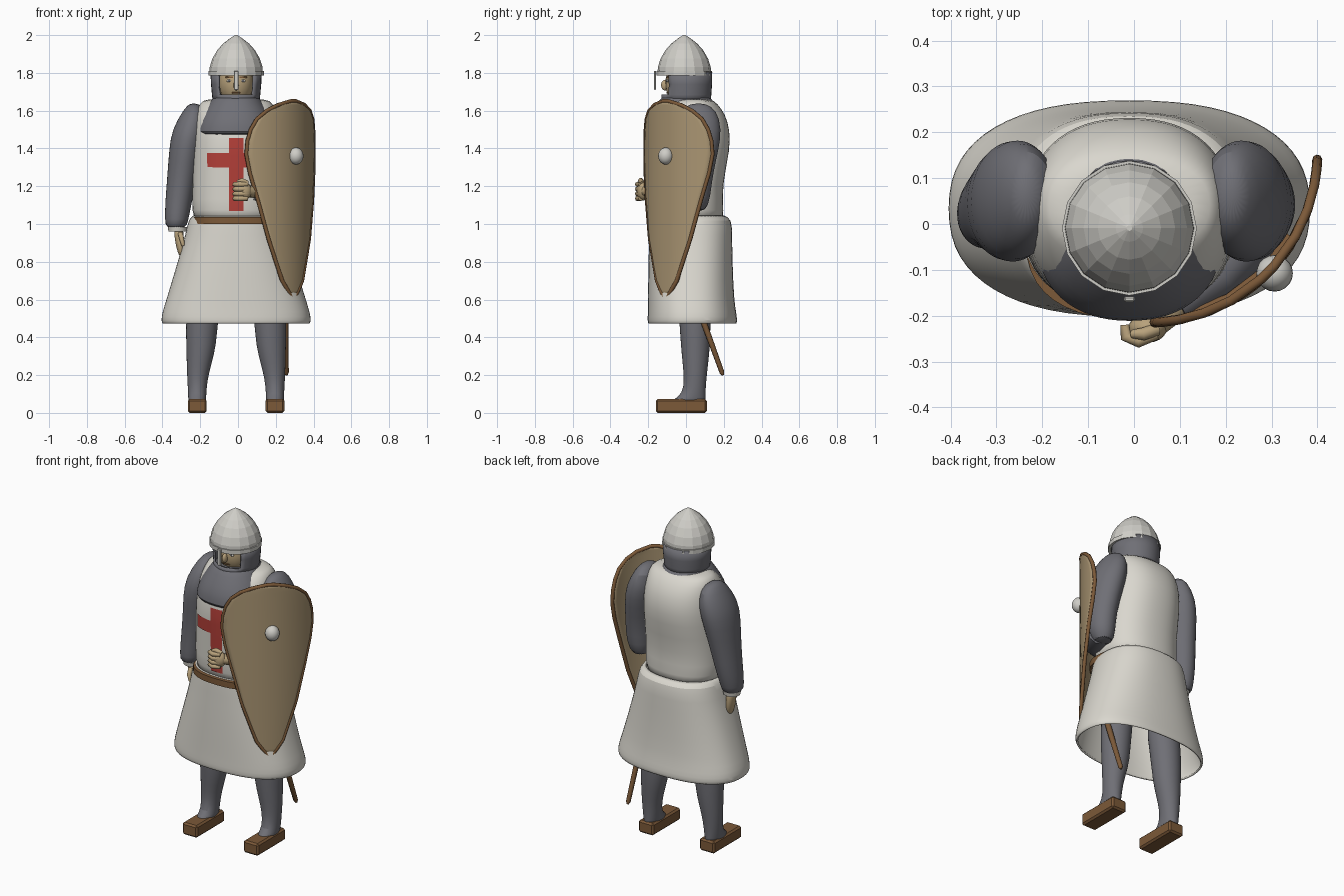
import bpy, bmesh, math
from mathutils import Vector

if "Cube" in bpy.data.objects:
    bpy.data.objects.remove(bpy.data.objects["Cube"], do_unlink=True)

MID = -.01  # body centre line


def material(name, r, g, b):
    m = bpy.data.materials.new(name)
    m.use_nodes = True
    m.diffuse_color = (r, g, b, 1)
    m.node_tree.nodes["Principled BSDF"].inputs["Base Color"].default_value = (r, g, b, 1)
    return m


cloth = material("white cloth", .70, .68, .62)
mail = material("grey mail", .16, .16, .18)
steel = material("pale steel", .62, .61, .57)
leather = material("brown leather", .20, .10, .04)
wood = material("tan shield", .40, .30, .17)
skin = material("skin", .48, .36, .20)
red = material("red cloth", .45, .05, .04)


def finish(name, bm, mat, smooth=True, angle=50):
    bmesh.ops.recalc_face_normals(bm, faces=bm.faces)
    mesh = bpy.data.meshes.new(name)
    bm.to_mesh(mesh)
    bm.free()
    for poly in mesh.polygons:
        poly.use_smooth = smooth
    if smooth:
        mesh.set_sharp_from_angle(angle=math.radians(angle))
    ob = bpy.data.objects.new(name, mesh)
    bpy.context.collection.objects.link(ob)
    mesh.materials.append(mat)
    return ob


def solidify(ob, thickness, offset=0):
    mod = ob.modifiers.new("thickness", 'SOLIDIFY')
    mod.thickness = thickness
    mod.offset = offset


def loft(name, mat, rings, side=1, seg=24, power=2, subdiv=1, caps=True, smooth=True, drop=None):
    """Stack horizontal rounded rings: (z, centre x, half width, front y, back y)."""
    bm = bmesh.new()
    rows = []
    for z, cx, rx, front, back in rings:
        row = []
        for i in range(seg):
            a = math.tau * i / seg
            c, s = math.cos(a), math.sin(a)
            c = math.copysign(abs(c) ** (2 / power), c)
            s = math.copysign(abs(s) ** (2 / power), s)
            y = (front + back) / 2 + s * (back - front) / 2
            row.append(bm.verts.new((MID + side * (cx + rx * c), y, z)))
        rows.append(row)
    for low, high in zip(rows, rows[1:]):
        for i in range(seg):
            j = (i + 1) % seg
            bm.faces.new((low[i], low[j], high[j], high[i]))
    if caps:
        bm.faces.new(rows[0])
        bm.faces.new(rows[-1])
    if drop:
        gone = [f for f in bm.faces if drop(f.calc_center_median())]
        bmesh.ops.delete(bm, geom=gone, context='FACES')
    ob = finish(name, bm, mat, smooth)
    if subdiv:
        ob.modifiers.new("round", 'SUBSURF').levels = subdiv
        ob.modifiers["round"].render_levels = subdiv
    return ob


def tube(name, mat, points, radii, cyclic=False, res=3):
    curve = bpy.data.curves.new(name, 'CURVE')
    curve.dimensions = '3D'
    curve.bevel_depth = 1
    curve.bevel_resolution = res
    curve.use_fill_caps = True
    spline = curve.splines.new('POLY')
    spline.points.add(len(points) - 1)
    for p, co, r in zip(spline.points, points, radii):
        p.co = (*co, 1)
        p.radius = r
    spline.use_cyclic_u = cyclic
    spline.use_smooth = True
    curve.materials.append(mat)
    ob = bpy.data.objects.new(name, curve)
    bpy.context.collection.objects.link(ob)
    return ob


def ball(name, mat, centre, size):
    bm = bmesh.new()
    bmesh.ops.create_uvsphere(bm, u_segments=20, v_segments=12, radius=1)
    bmesh.ops.scale(bm, vec=size, verts=bm.verts)
    bmesh.ops.translate(bm, vec=centre, verts=bm.verts)
    return finish(name, bm, mat)


def box(name, mat, centre, size, bevel=0):
    bm = bmesh.new()
    bmesh.ops.create_cube(bm, size=1)
    bmesh.ops.scale(bm, vec=size, verts=bm.verts)
    bmesh.ops.translate(bm, vec=centre, verts=bm.verts)
    if bevel:
        bmesh.ops.bevel(bm, geom=bm.edges[:], offset=bevel, segments=1, affect='EDGES')
    return finish(name, bm, mat, smooth=False)


# Tabard body, skirt and belt
torso = loft("tabard_torso", cloth, [
    (1.0, 0, .22, -.18, .20), (1.06, 0, .235, -.19, .20), (1.2, 0, .232, -.19, .19),
    (1.4, 0, .23, -.20, .236), (1.5, 0, .225, -.19, .232), (1.58, 0, .215, -.155, .21),
    (1.64, 0, .195, -.08, .165), (1.665, 0, .165, -.05, .13)], power=2.3, seg=32)
skirt = loft("tabard_skirt", cloth, [
    (1.04, 0, .225, -.18, .20), (1.025, 0, .248, -.19, .238), (.95, 0, .262, -.19, .24),
    (.8, 0, .305, -.195, .242), (.6, 0, .365, -.197, .25), (.53, 0, .388, -.198, .262),
    (.485, 0, .394, -.2, .268), (.475, 0, .385, -.195, .262)],
    power=2.4, seg=32, caps=False)
solidify(skirt, .01)
loft("belt", leather, [(z, .01, .235, -.208, .13) for z in (1.0, 1.037)], power=2.4, seg=40, subdiv=0)

# Cross wrapped onto the chest
for name, cx, cz, w, h in (("cross_upright", 0, 1.262, .075, .385),
                           ("cross_arm", 0, 1.338, .30, .075)):
    bm = bmesh.new()
    bmesh.ops.create_grid(bm, x_segments=16, y_segments=16, size=.5)
    for v in bm.verts:
        v.co = (MID + cx + v.co.x * w, -.4, cz + v.co.y * h)
    plate = finish(name, bm, red)
    wrap = plate.modifiers.new("wrap", 'SHRINKWRAP')
    wrap.target = torso
    wrap.wrap_method = 'PROJECT'
    wrap.use_project_y = True
    wrap.use_positive_direction = True
    wrap.use_negative_direction = False
    wrap.wrap_mode = 'ABOVE_SURFACE'
    wrap.offset = .005

# Mail collar and hood with a face opening
loft("mail_collar", mail, [
    (1.47, 0, .195, -.205, .14), (1.48, 0, .208, -.216, .15), (1.55, 0, .195, -.205, .16),
    (1.62, 0, .158, -.165, .165), (1.665, 0, .125, -.135, .135), (1.68, 0, .112, -.12, .12)],
    power=2.2, seg=32)
hood = loft("mail_hood", mail, [
    (1.65, 0, .118, -.125, .125), (1.685, 0, .122, -.125, .128), (1.74, 0, .127, -.125, .132),
    (1.805, 0, .13, -.13, .133)], seg=32, subdiv=0, caps=False,
    drop=lambda c: c.y < 0 and abs(c.x - MID) < .095 and c.z > 1.69)
solidify(hood, .012)

# Face
ball("head", skin, (MID, -.01, 1.745), (.092, .1, .12))
ball("nose", skin, (MID, -.112, 1.735), (.014, .02, .028))
ball("mouth", leather, (MID, -.098, 1.695), (.025, .006, .005))
for side in (-1, 1):
    x = MID + side * .037
    ball("eye", cloth, (x, -.099, 1.758), (.014, .006, .007))
    ball("pupil", mail, (x, -.104, 1.758), (.006, .003, .006))
    box("eyebrow", leather, (x, -.098, 1.776), (.04, .012, .008))

# Helmet with rim and nose guard
loft("helmet", steel, [
    (z, 0, r, -.009 - r, -.009 + r) for z, r in (
        (1.785, .142), (1.83, .14), (1.875, .126), (1.92, .1), (1.955, .069), (1.985, .03), (2.0, .006))],
    seg=16, subdiv=0, smooth=False)
loft("helmet_rim", steel, [(z, 0, .147, -.156, .138) for z in (1.785, 1.81)], seg=16, subdiv=0, smooth=False)
box("nose_guard", steel, (MID, -.164, 1.76), (.024, .012, .1), .003)

# Mail sleeves: both upper arms, right forearm hanging
upper = [(1.64, .225, .02, .03, .10), (1.605, .22, .06, -.035, .165), (1.5, .245, .095, -.085, .19),
         (1.4, .265, .09, -.085, .175), (1.25, .285, .08, -.06, .14)]
loft("right_sleeve", mail, upper + [
    (1.1, .307, .07, -.055, .115), (1.02, .315, .062, -.055, .09), (.975, .318, .054, -.05, .08)], side=-1)
loft("left_sleeve_upper", mail, upper + [(1.14, .285, .074, -.03, .13), (1.06, .275, .05, -.005, .105)])
tube("left_sleeve_forearm", mail, [(.28, .04, 1.13), (.24, -.04, 1.135), (.18, -.11, 1.15), (.09, -.175, 1.17)],
     [.07, .07, .06, .045])
loft("right_cuff", cloth, [(.985, .31, .052, -.035, .065), (.96, .31, .048, -.03, .06)], side=-1, subdiv=0)

# Right hand hanging open
loft("right_hand", skin, [
    (.98, .305, .024, -.01, .04), (.94, .302, .026, -.025, .045), (.89, .298, .022, -.03, .045),
    (.85, .292, .018, -.025, .035), (.825, .285, .012, -.015, .025)], side=-1, seg=16)
tube("right_thumb", skin, [(-.305, -.02, .95), (-.298, -.045, .92), (-.29, -.045, .885)], [.014, .013, .009])

# Left hand closed in a fist
tube("left_wrist", skin, [(.10, -.17, 1.17), (.04, -.222, 1.175)], [.035, .03])
ball("left_fist", skin, (.03, -.227, 1.175), (.042, .032, .05))
for i in range(4):
    z = 1.135 + i * .025
    tube("left_finger", skin, [(.05, -.24, z), (.01, -.256, z), (-.018, -.245, z), (-.02, -.22, z)],
         [.012, .014, .013, .01], res=2)
tube("left_thumb", skin, [(.05, -.23, 1.215), (.02, -.24, 1.23), (-.005, -.24, 1.222)], [.014, .014, .009])

# Legs and shoes
for label, side in (("right", -1), ("left", 1)):
    loft(label + "_leg", mail, [
        (.8, .15, .1, -.06, .14), (.48, .183, .085, -.035, .13), (.36, .184, .08, -.028, .128),
        (.26, .196, .066, -.018, .118), (.18, .205, .054, -.01, .108), (.1, .206, .048, -.018, .103),
        (.07, .206, .048, -.07, .104), (.05, .206, .046, -.08, .1)], side=side)
    x = MID + side * .206
    box(label + "_shoe", leather, (x, -.025, .037), (.1, .27, .074), .01)
    ball(label + "_ankle_strap", leather, (x, .02, .09), (.046, .055, .02))

# Scabbard hanging beneath the skirt
tube("scabbard", leather, [(.235, -.04, .85), (.25, .09, .49), (.256, .19, .215), (.257, .196, .2)],
     [.017, .016, .013, .006], res=2)

# Kite shield bent around a vertical axis
BEND = .37
profile = [(.605, .006), (.65, .04), (.7, .075), (.92, .155), (1.13, .215), (1.27, .257), (1.37, .276),
           (1.44, .27), (1.5, .252), (1.555, .22), (1.6, .165), (1.63, .1), (1.65, .02)]


def on_shield(s, z):
    a = -math.pi / 4 + s / BEND
    return Vector((.03 + BEND * math.cos(a), .155 + BEND * math.sin(a), z))


bm = bmesh.new()
COLS = 16
grid = [[bm.verts.new(on_shield(w * (2 * i / COLS - 1), z)) for i in range(COLS + 1)] for z, w in profile]
for low, high in zip(grid, grid[1:]):
    for i in range(COLS):
        bm.faces.new((low[i], low[i + 1], high[i + 1], high[i]))
shield = finish("shield", bm, wood)
solidify(shield, .014)
outline = [on_shield(w, z) for z, w in profile] + [on_shield(-w, z) for z, w in reversed(profile)]
tube("shield_rim", leather, outline, [.011] * len(outline), cyclic=True, res=2)
ball("shield_boss", steel, on_shield(.01, 1.36) + Vector((.008, -.008, 0)), (.04, .04, .045))
tube("shield_strap", leather, [on_shield(s, 1.19) * .97 + Vector((0, .0, .035)) for s in (-.2, -.1, 0, .1)],
     [.01] * 4, res=2)
